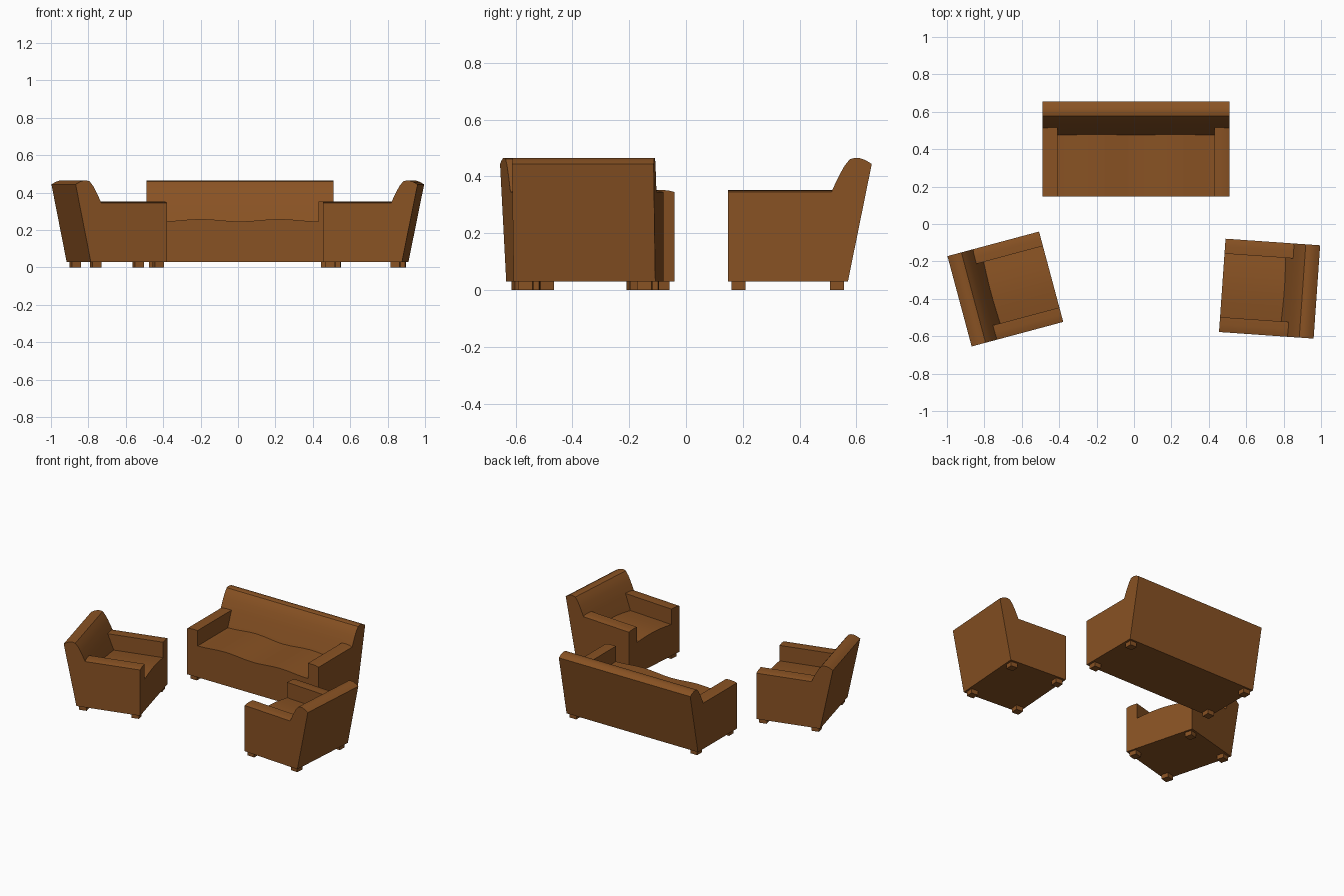
import bpy, bmesh, math
from mathutils import Matrix

if "Cube" in bpy.data.objects:
    bpy.data.objects.remove(bpy.data.objects["Cube"])

leather = bpy.data.materials.new("brown_leather")
leather.diffuse_color = (0.25, 0.085, 0.017, 1)
leather.use_nodes = True
leather.node_tree.nodes["Principled BSDF"].inputs["Base Color"].default_value = leather.diffuse_color

ARM_W, LEG, FLOOR = 0.08, 0.05, 0.03
# Backrest profile (depth, height) from the arm top, over the crest, down to the base
BACK = [(0.368, 0.352), (0.380, 0.378), (0.394, 0.407), (0.411, 0.437), (0.430, 0.461),
        (0.446, 0.465), (0.462, 0.465), (0.484, 0.458), (0.507, 0.444), (0.423, FLOOR)]


def section(x, z):
    """Side profile whose front part (arm or seat) has its top at height z."""
    crease = (0.368 - (0.352 - z) * 0.38, z)
    return [(x, y, h) for y, h in [(0, FLOOR), (0, z), crease] + BACK]


def finish(bm, name, place):
    bmesh.ops.remove_doubles(bm, verts=bm.verts, dist=1e-5)
    bmesh.ops.dissolve_degenerate(bm, edges=bm.edges, dist=1e-5)
    bmesh.ops.recalc_face_normals(bm, faces=bm.faces)
    me = bpy.data.meshes.new(name)
    bm.to_mesh(me)
    bm.free()
    me.materials.append(leather)
    ob = bpy.data.objects.new(name, me)
    bpy.context.collection.objects.link(ob)
    ob.matrix_world = place
    bpy.context.view_layer.objects.active = ob
    ob.select_set(True)
    bpy.ops.object.shade_smooth_by_angle(angle=math.radians(30))
    ob.select_set(False)


def body(name, half, cushions, place):
    # Cross-sections from left to right: arm, cushioned seat, arm
    inner = half - ARM_W
    arm = [(half, 0.345), (half - 0.02, 0.350), (half - 0.04, 0.352), (inner, 0.352)]
    n = 8 * cushions
    seat = []
    for i in range(n + 1):
        t = i / n
        hump = abs(math.sin(math.pi * t * cushions))
        if cushions > 1:
            hump = 0.5 - 0.5 * math.cos(2 * math.pi * t * cushions)
        seat.append((-inner + 2 * inner * t, 0.246 + 0.013 * hump))
    stations = [(-x, z) for x, z in arm] + seat + arm[::-1]
    bm = bmesh.new()
    rings = [[bm.verts.new(p) for p in section(x, z)] for x, z in stations]
    k = len(rings[0])
    for (sa, a), (sb, b) in zip(zip(stations, rings), zip(stations[1:], rings[1:])):
        if abs(sa[0] - sb[0]) < 1e-6:
            bm.faces.new((a[1], a[2], b[2], b[1]))      # inner arm wall
            continue
        for j in range(k):
            m = (j + 1) % k
            bm.faces.new((a[j], a[m], b[m], b[j]))
    bm.faces.new(rings[0])
    bm.faces.new(rings[-1][::-1])
    finish(bm, name, place)


def legs(name, half, place):
    # Four square feet
    bm = bmesh.new()
    for x in (-half + 0.04, half - 0.04):
        for y in (0.038, 0.385):
            mat = Matrix.Translation((x, y, FLOOR / 2)) @ Matrix.Diagonal((LEG, LEG, FLOOR, 1))
            bmesh.ops.create_cube(bm, size=1, matrix=mat)
    finish(bm, name, place)


def furniture(name, half, cushions, x, y, turn):
    place = Matrix.Translation((x, y, 0)) @ Matrix.Rotation(math.radians(turn), 4, 'Z')
    body(name + "_body", half, cushions, place)
    legs(name + "_legs", half, place)


# Sofa and two angled armchairs, placed by the middle of their front edge
furniture("sofa", 0.50, 2, 0.01, 0.147, 0)
furniture("left_armchair", 0.25, 1, -0.443, -0.282, 105)
furniture("right_armchair", 0.25, 1, 0.472, -0.328, -94)
